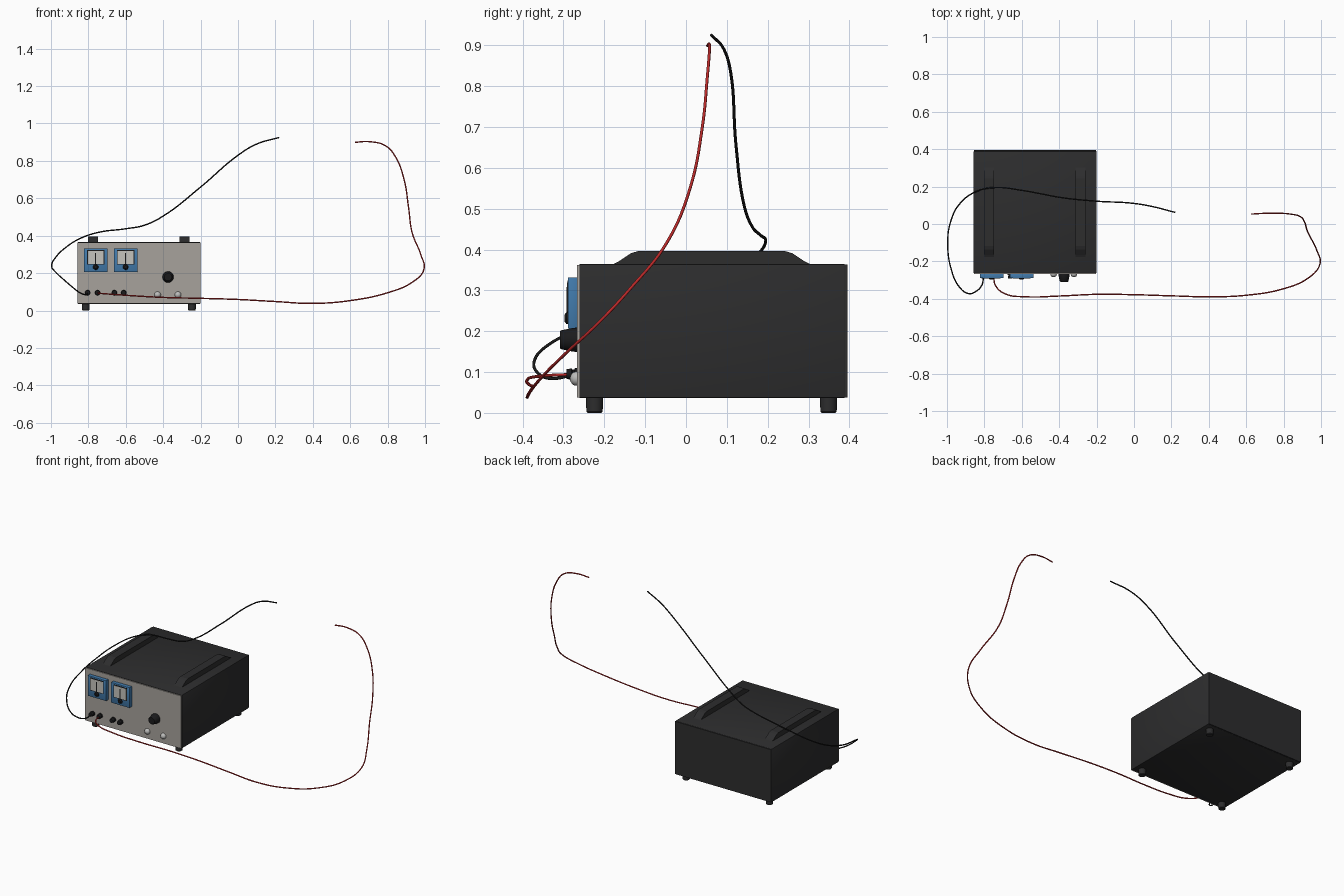
import bpy, bmesh, math
from mathutils import Vector, Matrix

if "Cube" in bpy.data.objects:
    bpy.data.objects.remove(bpy.data.objects["Cube"])


def mat(name, rgb):
    m = bpy.data.materials.new(name)
    m.diffuse_color = (*rgb, 1)
    m.use_nodes = True
    m.node_tree.nodes["Principled BSDF"].inputs["Base Color"].default_value = m.diffuse_color
    return m


BLACK = mat("case black", (0.026, 0.026, 0.027))
DARK = mat("knob black", (0.011, 0.011, 0.012))
GREY = mat("panel grey", (0.39, 0.365, 0.335))
BLUE = mat("meter blue", (0.055, 0.20, 0.42))
PALE = mat("dial pale", (0.56, 0.55, 0.51))
SILVER = mat("button silver", (0.50, 0.50, 0.49))
RED = mat("wire red", (0.50, 0.022, 0.022))
WIRE = mat("wire black", (0.010, 0.010, 0.010))


def finish(bm, name, material, smooth=False):
    bmesh.ops.recalc_face_normals(bm, faces=bm.faces)
    me = bpy.data.meshes.new(name)
    bm.to_mesh(me)
    bm.free()
    me.materials.append(material)
    ob = bpy.data.objects.new(name, me)
    bpy.context.collection.objects.link(ob)
    if smooth:
        bpy.ops.object.select_all(action='DESELECT')
        ob.select_set(True)
        bpy.context.view_layer.objects.active = ob
        bpy.ops.object.shade_smooth_by_angle(angle=math.radians(35))
    return ob


def box(name, x, y, z, material, bevel=0.0):
    """Box given by its (min, max) ranges."""
    bm = bmesh.new()
    c = Vector([(r[0] + r[1]) / 2 for r in (x, y, z)])
    s = Vector([r[1] - r[0] for r in (x, y, z)])
    bmesh.ops.create_cube(bm, size=1,
                          matrix=Matrix.Translation(c) @ Matrix.Diagonal((*s, 1)))
    if bevel:
        bmesh.ops.bevel(bm, geom=bm.edges[:], offset=bevel, segments=2,
                        profile=0.5, affect='EDGES')
    return finish(bm, name, material, bevel > 0)


def lathe(name, origin, axis, profile, material, n=24):
    """Stack of (radius, distance) rings along an axis, closed at both ends."""
    rot = Vector((0, 0, 1)).rotation_difference(Vector(axis)).to_matrix()
    bm = bmesh.new()
    rings = []
    for r, h in profile:
        rings.append([bm.verts.new(Vector(origin) + rot @ Vector((
            r * math.cos(2 * math.pi * i / n), r * math.sin(2 * math.pi * i / n), h)))
            for i in range(n)])
    for a, b in zip(rings, rings[1:]):
        for i in range(n):
            j = (i + 1) % n
            bm.faces.new((a[i], a[j], b[j], b[i]))
    bm.faces.new(rings[0][::-1])
    bm.faces.new(rings[-1])
    return finish(bm, name, material, True)


def wire(name, pts, material, radius=0.0037):
    cu = bpy.data.curves.new(name, 'CURVE')
    cu.dimensions = '3D'
    cu.bevel_depth = radius
    cu.bevel_resolution = 2
    cu.resolution_u = 8
    cu.use_fill_caps = True
    sp = cu.splines.new('BEZIER')
    sp.bezier_points.add(len(pts) - 1)
    for p, co in zip(sp.bezier_points, pts):
        p.co = co
        p.handle_left_type = p.handle_right_type = 'AUTO'
    cu.materials.append(material)
    ob = bpy.data.objects.new(name, cu)
    bpy.context.collection.objects.link(ob)
    bpy.ops.object.select_all(action='DESELECT')
    ob.select_set(True)
    bpy.context.view_layer.objects.active = ob
    bpy.ops.object.convert(target='MESH')


FRONT = (0, -1, 0)
PY = -0.267  # front panel surface

# case shell, front panel and back panel
box("case", (-0.858, -0.2), (-0.262, 0.390), (0.036, 0.365), BLACK, 0.004)
box("front_panel", (-0.856, -0.202), (PY, -0.258), (0.038, 0.362), GREY)
box("back_panel", (-0.856, -0.202), (0.386, 0.395), (0.038, 0.363), BLACK)

# feet
for i, x in enumerate((-0.814, -0.246)):
    for j, y in enumerate((-0.224, 0.349)):
        lathe(f"foot_{i}_{j}", (x, y, 0), (0, 0, 1),
              [(0.017, 0), (0.020, 0.003), (0.021, 0.04)], BLACK)

# carrying ridges on the top, with sloped ends
ridge = [(-0.183, 0.362), (-0.165, 0.371), (-0.135, 0.391), (-0.118, 0.396),
         (0.243, 0.396), (0.26, 0.391), (0.29, 0.371), (0.31, 0.362)]
for side, x in (("left", -0.775), ("right", -0.286)):
    bm = bmesh.new()
    face = bm.faces.new([bm.verts.new((x - 0.026, y, z)) for y, z in ridge])
    ext = bmesh.ops.extrude_face_region(bm, geom=[face])["geom"]
    bmesh.ops.translate(bm, vec=(0.052, 0, 0),
                        verts=[v for v in ext if isinstance(v, bmesh.types.BMVert)])
    finish(bm, f"top_handle_{side}", BLACK)

# panel meters: blue housing, dark bezel, pale dial, needle and adjusting screw
for n, x in (("left", -0.761), ("right", -0.601)):
    box(f"meter_housing_{n}", (x - 0.063, x + 0.063), (-0.289, PY + 0.002),
        (0.206, 0.332), BLUE, 0.002)
    box(f"meter_bezel_{n}", (x - 0.047, x + 0.047), (-0.2905, -0.286), (0.245, 0.324), DARK)
    box(f"meter_dial_{n}", (x - 0.042, x + 0.042), (-0.2915, -0.287), (0.249, 0.319), PALE)
    box(f"meter_needle_{n}", (x - 0.003, x + 0.003), (-0.2925, -0.289), (0.245, 0.308), DARK)
    lathe(f"meter_screw_{n}", (x, -0.287, 0.232), FRONT,
          [(0.015, 0), (0.014, 0.006), (0.008, 0.011)], DARK)

# output terminals
for i, x in enumerate((-0.804, -0.751, -0.661, -0.611)):
    lathe(f"terminal_{i}", (x, PY + 0.002, 0.095), FRONT,
          [(0.015, 0), (0.015, 0.007), (0.011, 0.009), (0.011, 0.013),
           (0.014, 0.015), (0.012, 0.027)], DARK, 16)

# tapered control knob
lathe("control_knob", (-0.374, PY + 0.002, 0.179), FRONT,
      [(0.030, 0), (0.029, 0.012), (0.023, 0.041), (0.020, 0.044)], DARK, 28)

# domed silver buttons
dome = [(0.0175 * math.cos(a), 0.004 + 0.015 * math.sin(a))
        for a in (0, 0.4, 0.8, 1.15, 1.45)]
for i, x in enumerate((-0.43, -0.321)):
    lathe(f"button_{i}", (x, PY + 0.002, 0.084), FRONT, [(0.0175, 0)] + dome, SILVER)

# loose leads
wire("black_lead", [
    (-0.804, -0.28, 0.092), (-0.815, -0.33, 0.084), (-0.85, -0.363, 0.098),
    (-0.885, -0.372, 0.125), (-0.935, -0.335, 0.168), (-0.975, -0.25, 0.205),
    (-0.996, -0.1, 0.24), (-0.978, 0.02, 0.28), (-0.93, 0.11, 0.33),
    (-0.84, 0.175, 0.387), (-0.74, 0.195, 0.419), (-0.6, 0.18, 0.437),
    (-0.5, 0.162, 0.456), (-0.4, 0.143, 0.505), (-0.2, 0.122, 0.66),
    (0, 0.11, 0.83), (0.1, 0.093, 0.89), (0.22, 0.062, 0.925)], WIRE)
wire("red_lead", [
    (-0.751, -0.28, 0.094), (-0.74, -0.33, 0.092), (-0.69, -0.373, 0.088),
    (-0.58, -0.389, 0.08), (-0.4, -0.385, 0.07), (-0.2, -0.376, 0.065),
    (0, -0.378, 0.059), (0.2, -0.384, 0.048), (0.4, -0.389, 0.038),
    (0.6, -0.381, 0.053), (0.8, -0.346, 0.095), (0.93, -0.29, 0.15),
    (0.994, -0.215, 0.22), (0.977, -0.14, 0.3), (0.93, -0.045, 0.42),
    (0.912, 0.01, 0.55), (0.888, 0.04, 0.7), (0.843, 0.052, 0.82),
    (0.79, 0.057, 0.88), (0.7, 0.057, 0.903), (0.625, 0.053, 0.899)], RED)
